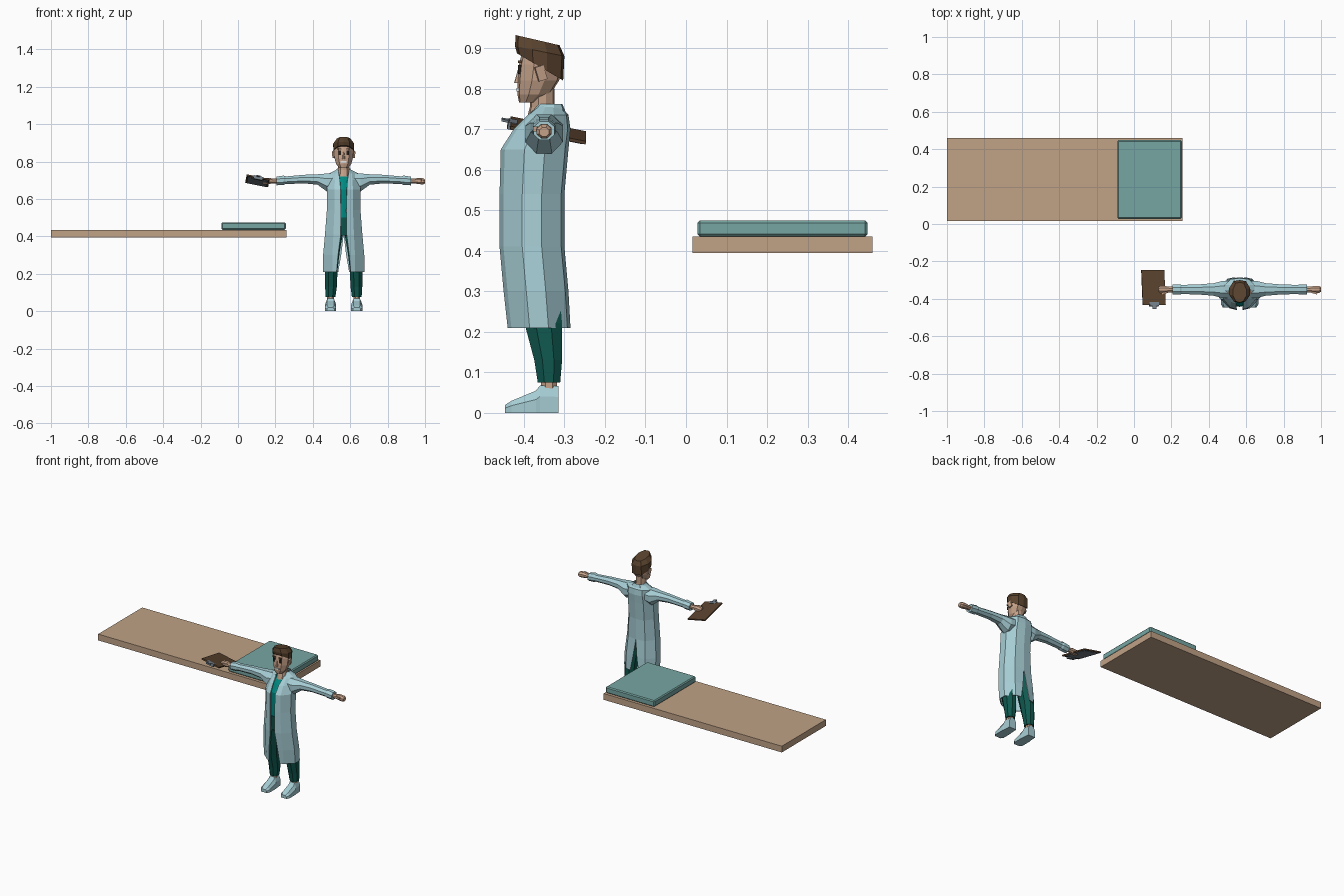
import bpy
import bmesh
import math
from mathutils import Euler, Vector

cube = bpy.data.objects.get("Cube")
if cube:
    bpy.data.objects.remove(cube, do_unlink=True)

ORIGIN = Vector()
PERSON = Vector((.565, -.35, 0))


def material(name, red, green, blue):
    mat = bpy.data.materials.new(name)
    mat.use_nodes = True
    color = (red, green, blue, 1)
    mat.diffuse_color = color
    mat.node_tree.nodes["Principled BSDF"].inputs["Base Color"].default_value = color
    return mat


coat_blue = material("coat_blue", red=.38, green=.61, blue=.66)
shirt_teal = material("shirt_teal", red=0, green=.25, blue=.22)
trouser_green = material("trouser_green", red=.005, green=.1, blue=.08)
skin = material("skin", red=.56, green=.36, blue=.25)
dark_brown = material("dark_brown", red=.1, green=.055, blue=.027)
light_wood = material("light_wood", red=.53, green=.36, blue=.24)
cushion_teal = material("cushion_teal", red=.18, green=.38, blue=.36)
steel_grey = material("steel_grey", red=.18, green=.22, blue=.26)
near_black = material("near_black", red=.02, green=.014, blue=.01)
white = material("white", red=.8, green=.8, blue=.78)


def finish(name, bm, mat, location, mirror):
    bmesh.ops.recalc_face_normals(bm, faces=bm.faces[:])
    mesh = bpy.data.meshes.new(name)
    bm.to_mesh(mesh)
    bm.free()
    mesh.materials.append(mat)
    obj = bpy.data.objects.new(name, mesh)
    obj.location = location
    bpy.context.collection.objects.link(obj)
    if mirror:
        obj.modifiers.new("Mirror", "MIRROR").merge_threshold = .0005
    return obj


def loft(name, mat, *rings, solid=True):
    """Skin a row of rings, mirrored across the body's middle."""
    bm = bmesh.new()
    rows = [[bm.verts.new(point) for point in ring] for ring in rings]
    count = len(rows[0])
    for low, high in zip(rows, rows[1:]):
        for i in range(count if solid else count - 1):
            j = (i + 1) % count
            bm.faces.new((low[i], low[j], high[j], high[i]))
    if solid:
        bm.faces.new(rows[0])
        bm.faces.new(rows[-1])
    return finish(name, bm, mat, PERSON, mirror=True)


def box(name, mat, size, center, turn=(0, 0, 0), origin=PERSON, mirror=False):
    bm = bmesh.new()
    bmesh.ops.create_cube(bm, size=1)
    rotation = Euler(turn).to_matrix()
    for vert in bm.verts:
        vert.co = rotation @ (vert.co * Vector(size)) + Vector(center)
    return finish(name, bm, mat, origin, mirror)


def section(z, wide, front, back, gap=0, slit=0, drop=0):
    """Half of a body cross-section, front middle to back middle, sinking by drop."""
    deep = back - front
    outline = [(gap, 0), (max(gap, wide * .55), .06), (wide, .35),
               (wide, .65), (max(slit, wide * .6), .95), (slit, 1)]
    return [(x, front + deep * t, z - drop * t) for x, t in outline]


def oval(center, side, up):
    angles = [math.tau * (i + .5) / 8 for i in range(8)]
    return [Vector(center) + Vector(side) * math.cos(a) + Vector(up) * math.sin(a)
            for a in angles]


def arm_ring(x, z, deep, tall):
    return oval((x, 0, z), side=(0, deep, 0), up=(0, 0, tall))


def leg_ring(z, x, y, wide, deep):
    return oval((x, y, z), side=(wide, 0, 0), up=(0, deep, 0))


def shoe_ring(y, wide, tall, middle=.07):
    half = [(wide, 0), (wide, tall * .6), (wide * .6, tall)]
    return ([(middle + x, y, z) for x, z in half]
            + [(middle - x, y, z) for x, z in reversed(half)])


# Bench slab and cushion
box("bench_slab", light_wood, size=(1.26, .445, .04), center=(-.37, .238, .415),
    origin=ORIGIN)
cushion = box("bench_cushion", cushion_teal, size=(.345, .42, .04),
              center=(.083, .238, .455), origin=ORIGIN)
bevel = cushion.modifiers.new("Bevel", "BEVEL")
bevel.width = .006
bevel.segments = 1

# Long open coat with a back slit
coat = loft(
    "coat", coat_blue,
    section(z=.21, wide=.11, front=-.09, back=.065, gap=.038, slit=.03),
    section(z=.3, wide=.11, front=-.1, back=.06, gap=.03, slit=.014),
    section(z=.41, wide=.1, front=-.11, back=.05, gap=.016),
    section(z=.54, wide=.09, front=-.11, back=.05, gap=.015),
    section(z=.65, wide=.09, front=-.107, back=.06, gap=.017),
    section(z=.7, wide=.085, front=-.075, back=.065, gap=.02),
    section(z=.735, wide=.08, front=-.04, back=.06, gap=.026),
    section(z=.757, wide=.036, front=-.015, back=.04, gap=.03), solid=False)
thickness = coat.modifiers.new("Solidify", "SOLIDIFY")
thickness.thickness = .005
thickness.offset = -1

# Coat collar
loft("collar", coat_blue,
     section(z=.738, wide=.055, front=-.035, back=.055, gap=.032),
     section(z=.762, wide=.035, front=-.012, back=.045, gap=.03), solid=False)

# Sleeves with turned cuffs
loft("sleeves", coat_blue,
     arm_ring(x=.055, z=.694, deep=.05, tall=.045),
     arm_ring(x=.09, z=.688, deep=.05, tall=.052),
     arm_ring(x=.14, z=.704, deep=.036, tall=.03),
     arm_ring(x=.21, z=.706, deep=.03, tall=.025),
     arm_ring(x=.31, z=.7, deep=.026, tall=.022),
     arm_ring(x=.32, z=.7, deep=.03, tall=.027),
     arm_ring(x=.36, z=.696, deep=.028, tall=.025))

# Hands and thumbs
loft("hands", skin,
     arm_ring(x=.35, z=.696, deep=.016, tall=.013),
     arm_ring(x=.38, z=.696, deep=.017, tall=.014),
     arm_ring(x=.4, z=.696, deep=.02, tall=.018),
     arm_ring(x=.425, z=.694, deep=.02, tall=.018),
     arm_ring(x=.435, z=.693, deep=.013, tall=.012))
box("thumbs", skin, size=(.03, .01, .012), center=(.4, -.018, .7),
    turn=(0, 0, -.3), mirror=True)

# Shirt and trousers
loft("shirt", shirt_teal,
     section(z=.49, wide=.075, front=-.09, back=.04),
     section(z=.65, wide=.078, front=-.09, back=.05),
     section(z=.7, wide=.07, front=-.06, back=.05),
     section(z=.728, wide=.045, front=-.038, back=.04))
loft("trouser_hips", trouser_green,
     section(z=.405, wide=.08, front=-.08, back=.04),
     section(z=.5, wide=.078, front=-.093, back=.042))
loft("trouser_legs", trouser_green,
     leg_ring(z=.075, x=.07, y=.012, wide=.028, deep=.03),
     leg_ring(z=.13, x=.068, y=.01, wide=.034, deep=.037),
     leg_ring(z=.22, x=.067, y=-.002, wide=.037, deep=.05),
     leg_ring(z=.32, x=.058, y=-.015, wide=.04, deep=.055),
     leg_ring(z=.43, x=.042, y=-.02, wide=.044, deep=.06))

# Ankles and shoes
loft("ankles", skin,
     leg_ring(z=.05, x=.07, y=.012, wide=.02, deep=.022),
     leg_ring(z=.09, x=.07, y=.012, wide=.02, deep=.022))
loft("shoes", coat_blue,
     shoe_ring(y=-.096, wide=.02, tall=.02),
     shoe_ring(y=-.08, wide=.03, tall=.03),
     shoe_ring(y=-.02, wide=.03, tall=.055),
     shoe_ring(y=-.01, wide=.028, tall=.068),
     shoe_ring(y=.036, wide=.025, tall=.066))

# Neck, head, nose and ears
loft("neck", skin,
     section(z=.715, wide=.036, front=-.046, back=.035),
     section(z=.755, wide=.03, front=-.035, back=.025),
     section(z=.8, wide=.03, front=-.035, back=.025))
loft("head", skin,
     section(z=.766, wide=.024, front=-.062, back=-.015),
     section(z=.786, wide=.04, front=-.066, back=.015),
     section(z=.82, wide=.05, front=-.066, back=.037),
     section(z=.86, wide=.052, front=-.062, back=.044),
     section(z=.9, wide=.045, front=-.052, back=.037))
loft("nose", skin,
     section(z=.814, wide=.008, front=-.074, back=-.05),
     section(z=.85, wide=.004, front=-.064, back=-.05))
box("ears", skin, size=(.01, .022, .036), center=(.054, -.008, .838),
    turn=(.3, 0, .25), mirror=True)

# Swept-up hair, lower at the back
loft("hair", dark_brown,
     section(z=.887, wide=.055, front=-.067, back=.047, drop=.067),
     section(z=.905, wide=.056, front=-.072, back=.05, drop=.025),
     section(z=.932, wide=.036, front=-.07, back=.038, drop=.025))

# Face details
box("eyes", near_black, size=(.013, .008, .022), center=(.021, -.06, .847), mirror=True)
box("eyebrows", dark_brown, size=(.02, .008, .006), center=(.022, -.06, .866), mirror=True)
box("mouth", white, size=(.032, .009, .009), center=(0, -.064, .797))


def clipboard_part(name, mat, size, offset):
    tilt = Euler((-.2, .2, 0))
    center = Vector((.104, -.34, .697)) + tilt.to_matrix() @ Vector(offset)
    box(name, mat, size, center, turn=tilt, origin=ORIGIN)


# Tilted clipboard with a sheet beneath and a clip
clipboard_part("clipboard", dark_brown, size=(.125, .19, .008), offset=(0, 0, 0))
clipboard_part("clipboard_sheet", steel_grey, size=(.11, .165, .003), offset=(0, .005, -.005))
clipboard_part("clipboard_clip", steel_grey, size=(.05, .022, .018), offset=(0, -.09, -.003))
clipboard_part("clip_handle", steel_grey, size=(.02, .02, .006), offset=(0, -.108, .004))
